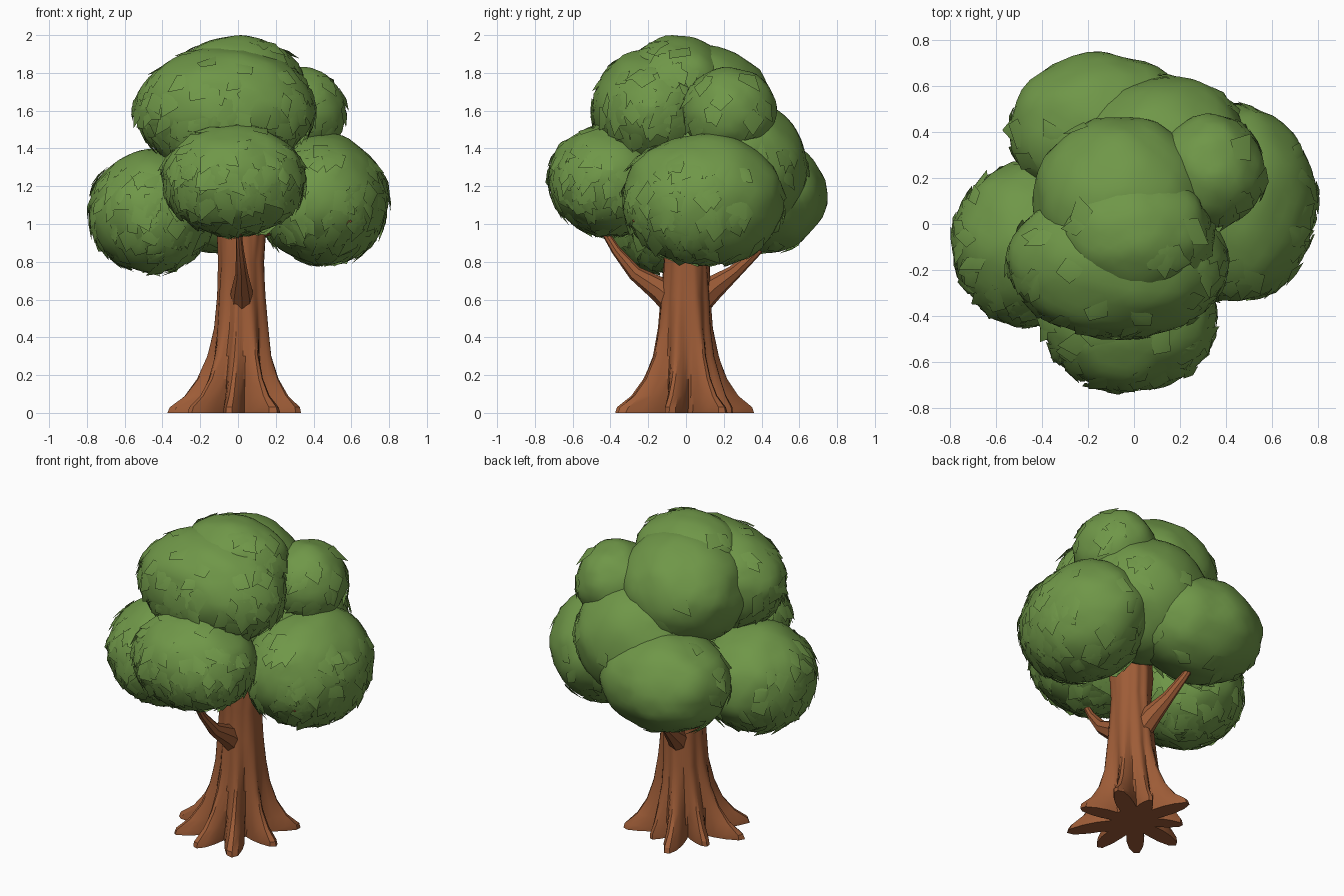
import bpy, bmesh, math, random
from mathutils import Vector, noise

if "Cube" in bpy.data.objects:
    bpy.data.objects.remove(bpy.data.objects["Cube"])

random.seed(7)


def material(name, rgb):
    m = bpy.data.materials.new(name)
    m.diffuse_color = (*rgb, 1)
    m.use_nodes = True
    m.node_tree.nodes["Principled BSDF"].inputs["Base Color"].default_value = m.diffuse_color
    return m


GREEN = material("leaf green", (0.16, 0.31, 0.065))
BROWN = material("bark brown", (0.34, 0.107, 0.038))


def finish(name, bm, mat, angle):
    me = bpy.data.meshes.new(name)
    bm.to_mesh(me)
    bm.free()
    ob = bpy.data.objects.new(name, me)
    bpy.context.collection.objects.link(ob)
    me.materials.append(mat)
    bpy.ops.object.select_all(action='DESELECT')
    ob.select_set(True)
    bpy.context.view_layer.objects.active = ob
    bpy.ops.object.shade_smooth_by_angle(angle=math.radians(angle))
    return ob


def bridge(bm, rings):
    for a, b in zip(rings, rings[1:]):
        n = len(a)
        for i in range(n):
            j = (i + 1) % n
            bm.faces.new((a[i], a[j], b[j], b[i]))
    bm.faces.new(rings[0][::-1])
    bm.faces.new(rings[-1])


# Trunk: rings whose outline opens into a star of roots near the ground
ROOTS = [(35, .98), (72, .5), (108, 1), (150, .65), (190, 1.02),
         (228, 1), (264, 1), (300, 1.16), (345, .86)]
PROFILE = [(0, .135, .24), (.03, .14, .225), (.09, .148, .14), (.18, .15, .075),
           (.3, .138, .04), (.45, .128, .02), (.62, .122, .01),
           (.8, .114, .006), (.95, .125, .004), (1.3, .1, 0)]


def root_shape(deg):
    best = 0
    for a, length in ROOTS:
        d = abs((deg - a + 180) % 360 - 180)
        best = max(best, length * min(1, 1.2 * max(0, 1 - d / 20)))
    return best


bm = bmesh.new()
rings = []
for z, core, amp in PROFILE:
    ring = []
    for i in range(72):
        deg = i * 5
        r = core + amp * root_shape(deg + 14 * z)
        r += .012 * noise.noise(Vector((math.cos(math.radians(deg)) * 3,
                                        math.sin(math.radians(deg)) * 3, z * 3)))
        t = math.radians(deg)
        cx = .02 * min(1, z / .5)
        ring.append(bm.verts.new((cx + r * math.cos(t), r * math.sin(t), z)))
    rings.append(ring)
bridge(bm, rings)
finish("trunk", bm, BROWN, 30)


# Branches: tapered eight-sided limbs
def branch(name, path):
    bm = bmesh.new()
    rings = []
    pts = [Vector(p[:3]) for p in path]
    for k, p in enumerate(pts):
        d = (pts[min(k + 1, len(pts) - 1)] - pts[max(k - 1, 0)]).normalized()
        s = d.cross(Vector((0, 0, 1))).normalized()
        u = s.cross(d)
        r = path[k][3]
        rings.append([bm.verts.new(p + s * r * math.cos(i * math.tau / 8)
                                   + u * 1.2 * r * math.sin(i * math.tau / 8)) for i in range(8)])
    bridge(bm, rings)
    bmesh.ops.recalc_face_normals(bm, faces=bm.faces)
    finish(name, bm, BROWN, 35)


branch("front_branch", [(.02, -.03, .56, .07), (.02, -.14, .655, .055), (.02, -.27, .74, .033),
                        (.01, -.37, .86, .021), (0, -.47, 1.02, .012)])
branch("back_branch", [(.01, .03, .56, .07), (-.02, .14, .66, .055), (-.05, .25, .74, .033),
                       (-.08, .36, .84, .022), (-.1, .46, .94, .014)])
branch("right_branch", [(.05, 0, .95, .03), (.22, -.06, .98, .025), (.4, -.16, .96, .016),
                        (.5, -.235, .95, .014), (.6, -.275, 1.02, .008)])

# Foliage clumps: name, centre, radii, leaf count
CLUMPS = [
    ("left_clump", (-.45, -.08, 1.07), (.335, .355, .325), 300),
    ("front_clump", (-.02, -.41, 1.235), (.375, .315, .295), 300),
    ("right_clump", (.45, .09, 1.13), (.345, .43, .345), 260),
    ("back_clump", (-.14, .41, 1.15), (.41, .335, .30), 60),
    ("back_right_clump", (.13, .27, 1.30), (.39, .37, .37), 40),
    ("upper_front_clump", (-.07, -.16, 1.61), (.475, .335, .325), 300),
    ("crown_clump", (-.05, .08, 1.60), (.39, .385, .345), 60),
    ("top_clump", (.0, -.04, 1.755), (.33, .28, .24), 130),
    ("upper_right_clump", (.33, .23, 1.59), (.24, .25, .24), 70),
]


def inside_other(p, own):
    for name, c, r, _ in CLUMPS:
        if name != own and sum(((p[i] - c[i]) / r[i]) ** 2 for i in range(3)) < .94:
            return True
    return False


def bump(n, seed):
    o = Vector((seed, 0, seed * 2))
    return 1 + .045 * noise.noise(n * 1.9 + o) + .025 * noise.noise(n * 4.5 + o)


for seed, (name, c, rad, count) in enumerate(CLUMPS):
    c, rad = Vector(c), Vector(rad)
    bm = bmesh.new()
    bmesh.ops.create_icosphere(bm, subdivisions=4, radius=1)
    for v in bm.verts:
        n = v.co.normalized()
        v.co = c + n * rad * bump(n, seed)
    finish(name, bm, GREEN, 40)

    # Leaves: folded kites hanging down over the clump, fewer on top and at the back
    bm = bmesh.new()
    for _ in range(count):
        n = Vector([random.gauss(0, 1) for _ in range(3)]).normalized()
        if random.random() < .95 * max(0, n.z) + .7 * max(0, n.y):
            continue
        p = c + n * rad * bump(n, seed)
        if inside_other(p, name):
            continue
        N = Vector([n[i] / rad[i] for i in range(3)]).normalized()
        t = Vector((0, 0, -1)) - N * -N.z
        if t.length < .05:
            t = N.orthogonal()
        t.normalize()
        s = N.cross(t)
        a = random.uniform(-1, 1)
        t, s = t * math.cos(a) + s * math.sin(a), s * math.cos(a) - t * math.sin(a)
        w, l = random.uniform(.035, .065), random.uniform(.06, .1)
        root = bm.verts.new(p - t * .07 - N * .008)
        mid = bm.verts.new(p + N * .012)
        tip = bm.verts.new(p + t * l + N * random.uniform(-.004, .018))
        e1 = bm.verts.new(p + s * w - t * random.uniform(-.04, .03) + N * .004)
        e2 = bm.verts.new(p - s * w - t * random.uniform(-.04, .03) + N * .004)
        for f in ((root, mid, e1), (mid, tip, e1), (root, e2, mid), (mid, e2, tip)):
            fc = bm.faces.new(f)
            fc.normal_update()
            if fc.normal.dot(N) < 0:
                fc.normal_flip()
    finish(name.replace("clump", "leaves"), bm, GREEN, 40)
